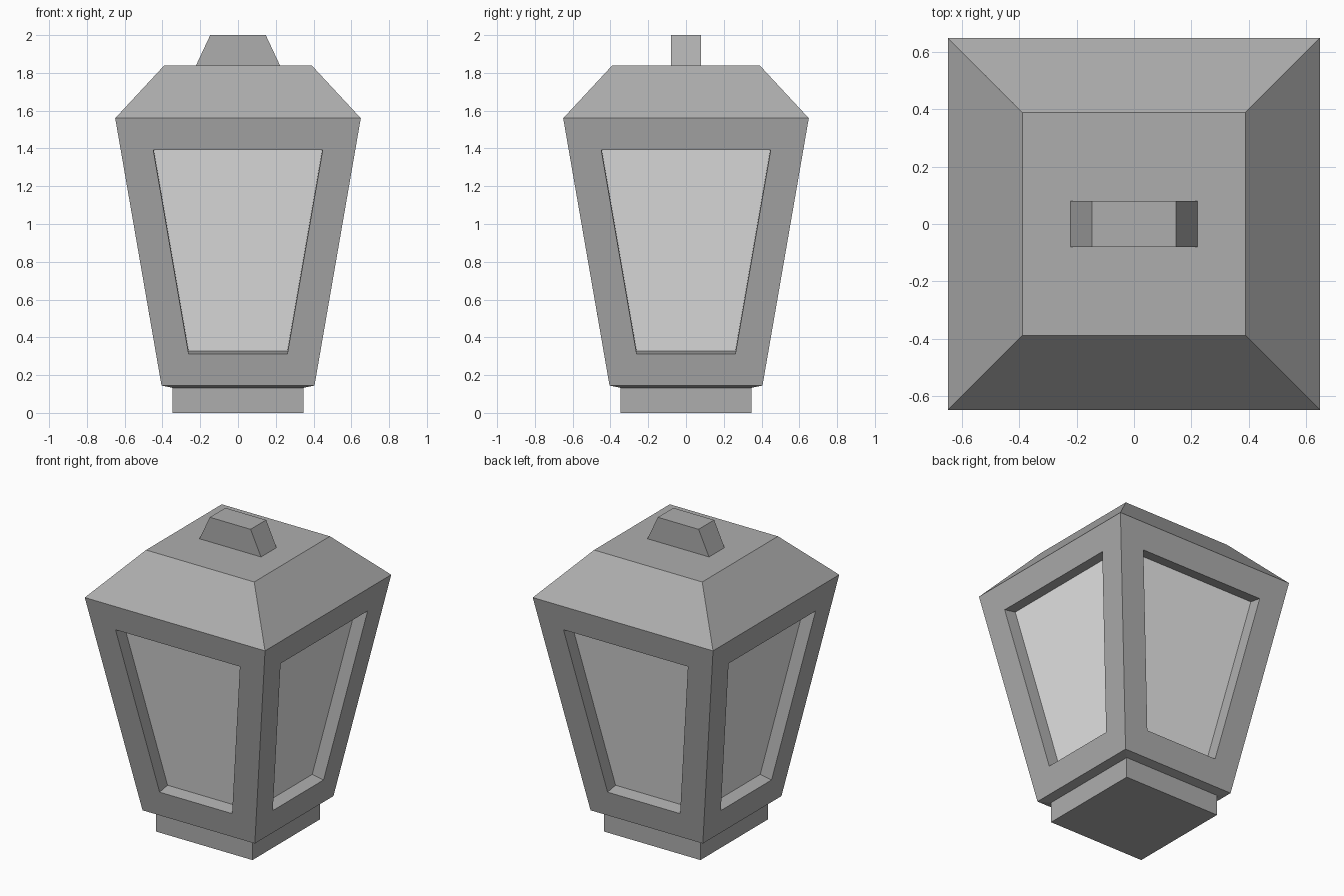
import bpy
import bmesh

cube = bpy.data.objects.get("Cube")
if cube:
    bpy.data.objects.remove(cube, do_unlink=True)


def make_material(name, value):
    mat = bpy.data.materials.new(name)
    mat.use_nodes = True
    color = (value, value, value, 1.0)
    mat.diffuse_color = color
    mat.node_tree.nodes["Principled BSDF"].inputs["Base Color"].default_value = color
    return mat


frame_grey = make_material("frame grey", 0.42)
pane_grey = make_material("pane light grey", 0.8)


def loft(name, rings, panes=False):
    """Stack rectangular rings (half_x, half_y, z) into a closed solid."""
    bm = bmesh.new()
    loops = [[bm.verts.new((sx * hx, sy * hy, z))
              for sx, sy in ((-1, -1), (1, -1), (1, 1), (-1, 1))]
             for hx, hy, z in rings]
    bm.faces.new(loops[0][::-1])
    bm.faces.new(loops[-1])
    for low, high in zip(loops, loops[1:]):
        for i in range(4):
            j = (i + 1) % 4
            bm.faces.new((low[i], low[j], high[j], high[i]))
    bm.normal_update()

    if panes:
        # Frame border on the tall walls, then the pane sunk into the opening
        walls = [f for f in bm.faces if abs(f.normal.z) < 0.4]
        bmesh.ops.inset_individual(bm, faces=walls, thickness=0.17, use_even_offset=True)
        bm.normal_update()
        bmesh.ops.inset_individual(bm, faces=walls, thickness=0.0, depth=-0.083)
        for f in walls:
            f.material_index = 1

    mesh = bpy.data.meshes.new(name)
    bm.to_mesh(mesh)
    bm.free()
    mesh.materials.append(frame_grey)
    if panes:
        mesh.materials.append(pane_grey)
    obj = bpy.data.objects.new(name, mesh)
    bpy.context.collection.objects.link(obj)
    return obj


# Square foot
loft("base", [(0.348, 0.348, 0), (0.348, 0.348, 0.133)])

# Flared body with a shallow sloped underside and four sunken panes
loft("lantern_body", [(0.348, 0.348, 0.133), (0.405, 0.405, 0.145),
                      (0.65, 0.65, 1.56)], panes=True)

# Hipped roof with a flat top
loft("roof", [(0.65, 0.65, 1.56), (0.39, 0.39, 1.84)])

# Tapered grip on the roof
loft("top_handle", [(0.222, 0.08, 1.84), (0.147, 0.08, 2.0)])
